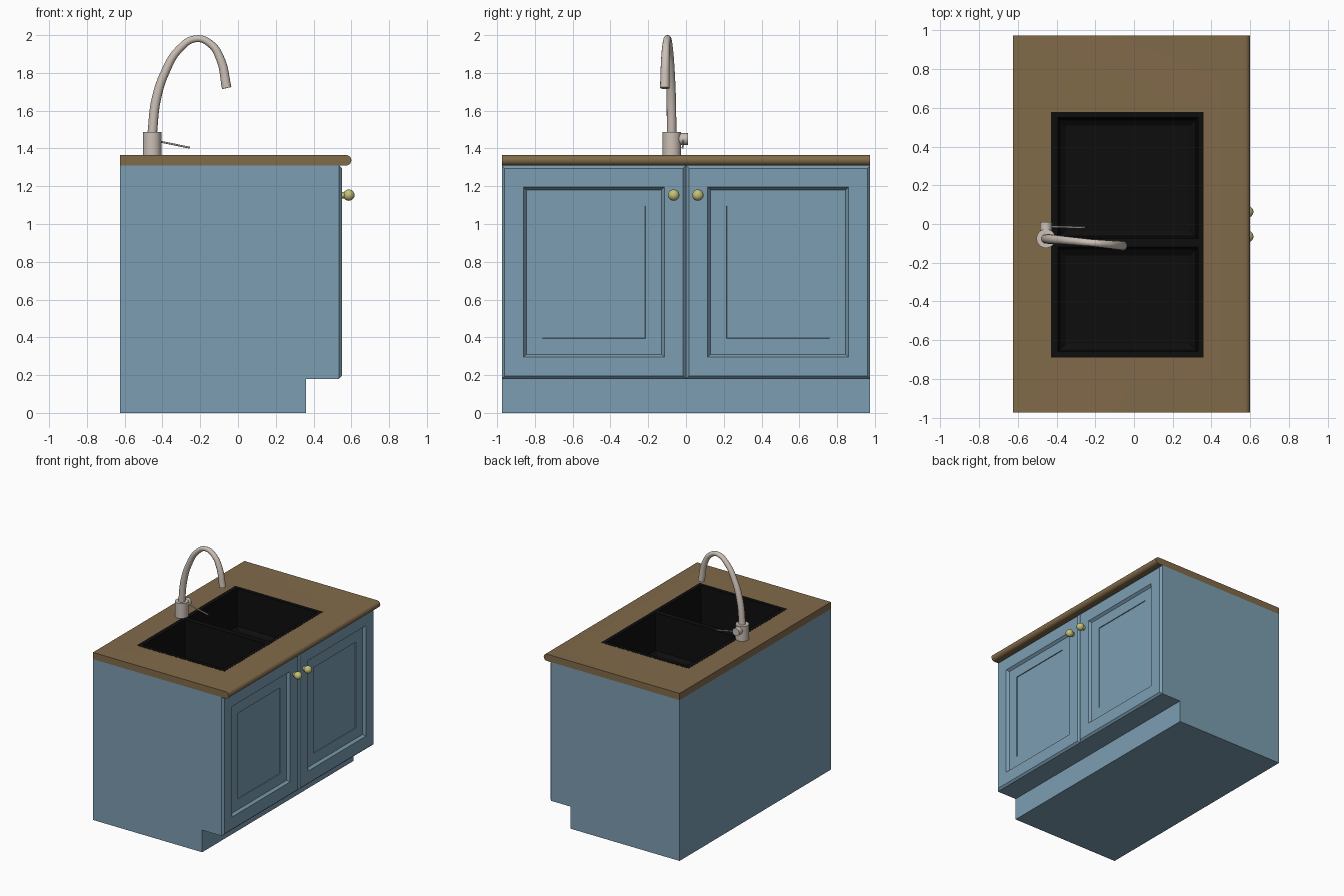
import bpy, bmesh, math
from mathutils import Vector

if "Cube" in bpy.data.objects:
    bpy.data.objects.remove(bpy.data.objects["Cube"])


def material(name, rgb):
    m = bpy.data.materials.new(name)
    m.diffuse_color = (*rgb, 1)
    m.use_nodes = True
    m.node_tree.nodes["Principled BSDF"].inputs["Base Color"].default_value = m.diffuse_color
    return m


BLUE = material("cabinet_blue", (0.20, 0.34, 0.44))
WOOD = material("counter_brown", (0.22, 0.145, 0.068))
BLACK = material("sink_black", (0.004, 0.004, 0.004))
METAL = material("brushed_nickel", (0.60, 0.53, 0.47))
GOLD = material("knob_brass", (0.55, 0.53, 0.19))


def add(name, bm, mat, smooth=False):
    bmesh.ops.recalc_face_normals(bm, faces=bm.faces)
    me = bpy.data.meshes.new(name)
    bm.to_mesh(me)
    bm.free()
    me.materials.append(mat)
    ob = bpy.data.objects.new(name, me)
    bpy.context.collection.objects.link(ob)
    if smooth:
        activate(ob)
        bpy.ops.object.shade_smooth_by_angle(angle=math.radians(40))
    return ob


def activate(ob):
    bpy.ops.object.select_all(action='DESELECT')
    ob.select_set(True)
    bpy.context.view_layer.objects.active = ob


def prism(profile, y0, y1):
    """Extrude an (x, z) profile along y."""
    bm = bmesh.new()
    f = bm.faces.new([bm.verts.new((x, y0, z)) for x, z in profile])
    r = bmesh.ops.extrude_face_region(bm, geom=[f])
    bmesh.ops.translate(bm, vec=(0, y1 - y0, 0),
                        verts=[v for v in r["geom"] if isinstance(v, bmesh.types.BMVert)])
    bmesh.ops.recalc_face_normals(bm, faces=bm.faces)
    return bm


def rod(name, a, b, r, mat, segs=32):
    a, b = Vector(a), Vector(b)
    bm = bmesh.new()
    bmesh.ops.create_cone(bm, cap_ends=True, segments=segs, radius1=r, radius2=r, depth=(b - a).length)
    rot = (b - a).to_track_quat('Z', 'Y').to_matrix()
    bmesh.ops.rotate(bm, matrix=rot, verts=bm.verts)
    bmesh.ops.translate(bm, vec=(a + b) / 2, verts=bm.verts)
    return add(name, bm, mat, True)


W = 0.975       # half width along y

# Cabinet body with toe kick, open under the counter for the basins
bm = prism([(-.625, 0), (.36, 0), (.36, .18), (.49, .18), (.49, 1.31), (-.625, 1.31)], -W, W)
top = [f for f in bm.faces if f.calc_center_median().z > 1.305]
bmesh.ops.delete(bm, geom=top, context='FACES')
add("cabinet_body", bm, BLUE)

# Counter with rounded front edge
R = 0.0275
nose = [(.6 - R + R * math.sin(math.pi * i / 10), 1.3375 - R * math.cos(math.pi * i / 10)) for i in range(11)]
counter = add("counter", prism([(-.625, 1.31)] + nose + [(-.625, 1.365)], -W, W), WOOD, True)

# Opening for the sink
cutter = add("sink_cutter", prism([(-.43, 1.2), (.36, 1.2), (.36, 1.5), (-.43, 1.5)], -.69, .58), WOOD)
activate(counter)
mod = counter.modifiers.new("opening", 'BOOLEAN')
mod.operation, mod.solver, mod.object = 'DIFFERENCE', 'EXACT', cutter
bpy.ops.object.modifier_apply(modifier=mod.name)
bpy.data.objects.remove(cutter)

# Double sink: rim grid with two cells sunk into basins
xs = [-.43, -.395, .33, .36]
ys = [-.69, -.66, -.12, -.075, .55, .58]
bm = bmesh.new()
v = [[bm.verts.new((x, y, 1.366)) for y in ys] for x in xs]
basins = []
for i in range(3):
    for j in range(5):
        f = bm.faces.new([v[i][j], v[i + 1][j], v[i + 1][j + 1], v[i][j + 1]])
        if i == 1 and j in (1, 3):
            basins.append(f)
for thick, depth in ((.01, -.015), (.012, -.30), (.03, -.02)):
    bmesh.ops.inset_individual(bm, faces=basins, thickness=thick, depth=depth, use_even_offset=True)
me = add("double_sink", bm, BLACK)
# normals must face up, towards the viewer
if sum(p.normal.z for p in me.data.polygons) < 0:
    me.data.flip_normals()

# Doors: bevelled frame, sloped lip, recessed panel
for side, y0, y1 in (("left", -W, 0), ("right", 0, W)):
    bm = prism([(.49, .18), (.535, .18), (.535, 1.31), (.49, 1.31)], y0, y1)
    front = [f for f in bm.faces if f.normal.x > .9]
    for thick, depth in ((.015, .015), (.1, 0), (.015, -.02), (.085, 0), (.001, -.006)):
        bmesh.ops.inset_individual(bm, faces=front, thickness=thick, depth=depth, use_even_offset=True)
    add(side + "_door", bm, BLUE)

    # Door knob on a short stem
    ky = -.065 if side == "left" else .063
    rod(side + "_knob_stem", (.545, ky, 1.153), (.575, ky, 1.153), .017, GOLD, 24)
    bm = bmesh.new()
    bmesh.ops.create_uvsphere(bm, u_segments=24, v_segments=16, radius=.03)
    bmesh.ops.translate(bm, vec=(.587, ky, 1.153), verts=bm.verts)
    add(side + "_knob", bm, GOLD, True)

# Tap base, handle hub and lever
rod("tap_base", (-.455, -.075, 1.36), (-.455, -.075, 1.486), .049, METAL)
rod("tap_handle_hub", (-.455, -.075, 1.45), (-.455, .01, 1.45), .031, METAL)
rod("tap_lever", (-.44, -.014, 1.442), (-.255, -.018, 1.404), .005, METAL, 12)

# Arched spout, slimmer at the crown
path = [(-.455, 1.47, 1), (-.433, 1.66, .98), (-.383, 1.81, .9), (-.312, 1.925, .8), (-.222, 1.981, .72),
        (-.145, 1.953, .78), (-.092, 1.87, .9), (-.06, 1.72, 1)]
cu = bpy.data.curves.new("tap_spout", 'CURVE')
cu.dimensions = '3D'
cu.bevel_depth, cu.bevel_resolution, cu.resolution_u, cu.use_fill_caps = .0255, 5, 8, True
sp = cu.splines.new('BEZIER')
sp.bezier_points.add(len(path) - 1)
for p, (x, z, r) in zip(sp.bezier_points, path):
    p.co = (x, -.076 - .036 * (x + .455) / .395, z)
    p.radius = r
    p.handle_left_type = p.handle_right_type = 'AUTO'
cu.materials.append(METAL)
spout = bpy.data.objects.new("tap_spout", cu)
bpy.context.collection.objects.link(spout)
activate(spout)
bpy.ops.object.convert(target='MESH')
bpy.ops.object.shade_smooth_by_angle(angle=math.radians(40))
